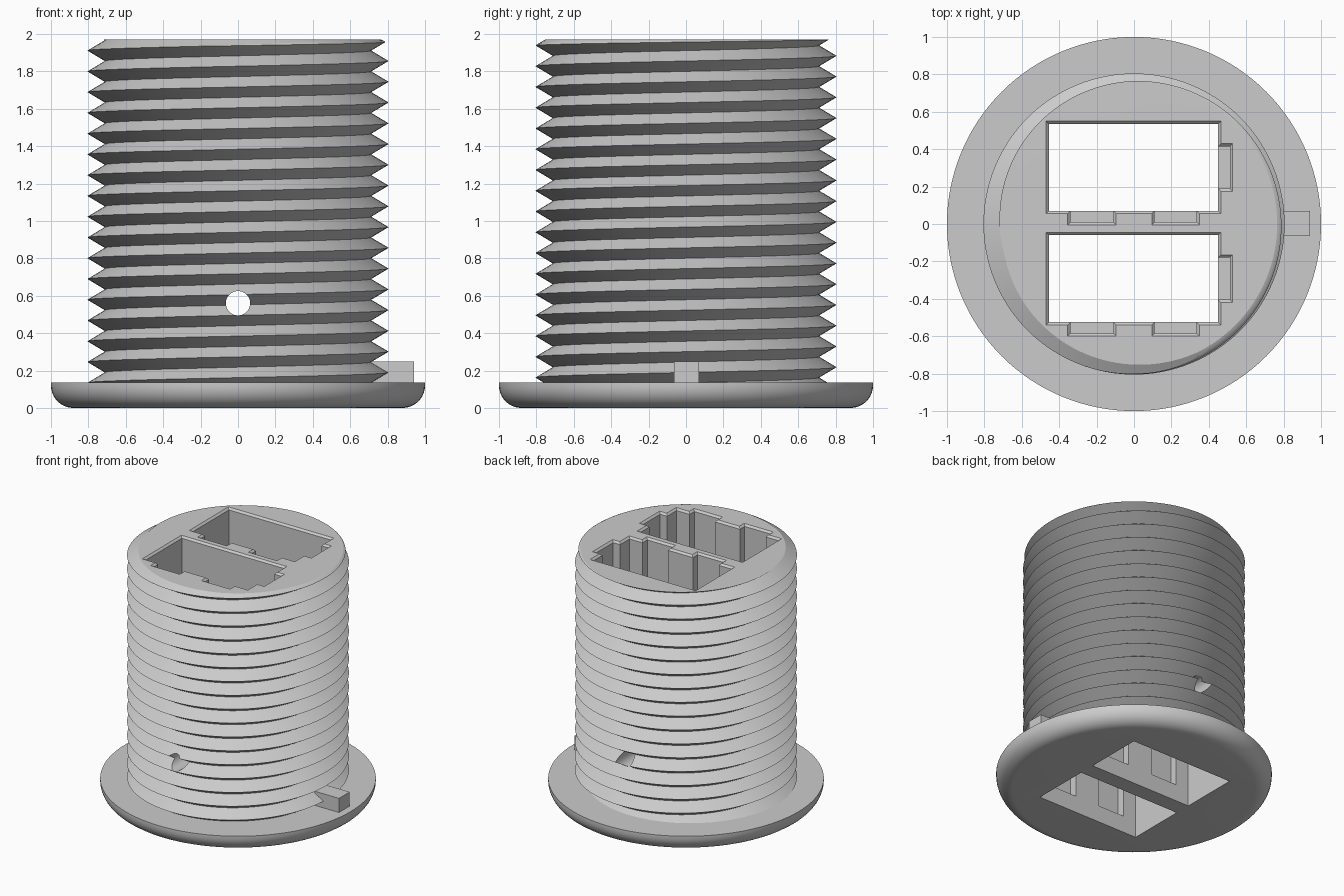
import bpy, bmesh
from math import sin, cos, pi, radians

cube = bpy.data.objects.get("Cube")
if cube:
    bpy.data.objects.remove(cube, do_unlink=True)

PITCH, CREST, ROOT, START, TURNS, SEG = 0.111, 0.805, 0.712, -0.143, 22, 96
TOP, FLANGE = 1.97, 0.135

grey = bpy.data.materials.new("light_grey")
grey.use_nodes = True
grey.diffuse_color = (0.6, 0.6, 0.6, 1)
grey.node_tree.nodes["Principled BSDF"].inputs["Base Color"].default_value = (0.6, 0.6, 0.6, 1)


def make_object(name, bm):
    bmesh.ops.recalc_face_normals(bm, faces=bm.faces)
    mesh = bpy.data.meshes.new(name)
    bm.to_mesh(mesh)
    bm.free()
    mesh.materials.append(grey)
    obj = bpy.data.objects.new(name, mesh)
    bpy.context.collection.objects.link(obj)
    return obj


def loft(bm, rings):
    """Closed solid through rings with equal point counts."""
    rows = [[bm.verts.new(p) for p in ring] for ring in rings]
    n = len(rows[0])
    for a, b in zip(rows, rows[1:]):
        for i in range(n):
            j = (i + 1) % n
            bm.faces.new((a[i], a[j], b[j], b[i]))
    bm.faces.new(rows[0][::-1])
    bm.faces.new(rows[-1])


def lathe(name, profile, n=128):
    bm = bmesh.new()
    loft(bm, [[(r * cos(2 * pi * i / n), r * sin(2 * pi * i / n), z) for i in range(n)]
              for r, z in profile])
    return make_object(name, bm)


def rect(x0, x1, y0, y1, z, g=0):
    return [(x0 - g, y0 - g, z), (x1 + g, y0 - g, z), (x1 + g, y1 + g, z), (x0 - g, y1 + g, z)]


def box_cutters(name, boxes, bottom):
    """Shafts that flare at the rim to leave a small chamfer."""
    bm = bmesh.new()
    for b in boxes:
        loft(bm, [rect(*b, bottom), rect(*b, TOP - 0.015), rect(*b, TOP + 0.03, 0.045)])
    return make_object(name, bm)


def apply_booleans(obj, steps):
    for operation, other in steps:
        mod = obj.modifiers.new(operation, 'BOOLEAN')
        mod.operation, mod.object, mod.solver = operation, other, 'EXACT'
    graph = bpy.context.evaluated_depsgraph_get()
    mesh = bpy.data.meshes.new_from_object(obj.evaluated_get(graph))
    obj.modifiers.clear()
    obj.data = mesh


def thread_solid():
    """Right-handed V thread, over-long so that it can be trimmed."""
    bm = bmesh.new()
    total = SEG * TURNS

    def helix(r, lift):
        return [bm.verts.new((r * cos(2 * pi * m / SEG), r * sin(2 * pi * m / SEG),
                              START + lift + PITCH * m / SEG)) for m in range(total + 1)]
    crest, root = helix(CREST, 0), helix(ROOT, PITCH / 2)
    for m in range(total):
        bm.faces.new((crest[m], crest[m + 1], root[m + 1], root[m]))
        if m + 1 + SEG <= total:
            bm.faces.new((root[m], root[m + 1], crest[m + 1 + SEG], crest[m + SEG]))
    # close both open ends with fans to the axis
    low, high = bm.verts.new((0, 0, START - 0.2)), bm.verts.new((0, 0, 2.7))
    for e in [e for e in bm.edges if e.is_boundary]:
        tip = low if e.verts[0].co.z < 1 else high
        bm.faces.new((e.verts[0], e.verts[1], tip))
    return make_object("threaded_body", bm)


# Trimming envelope with a rounded upper rim
rim = [(0.745 + 0.065 * cos(radians(a)), TOP - 0.062 + 0.065 * sin(radians(a)))
       for a in range(0, 73, 12)]
envelope = lathe("body_envelope", [(0.81, FLANGE - 0.01)] + rim + [(0.735, TOP)])

# Two rectangular shafts, each with three side slots standing on the flange
shafts, slots = [], []
for y0, y1 in ((0.07, 0.535), (-0.525, -0.06)):
    shafts.append((-0.455, 0.45, y0, y1))
    slots += [(-0.34, -0.11, y0 - 0.06, y0 + 0.02),
              (0.11, 0.335, y0 - 0.06, y0 + 0.02),
              (0.43, 0.512, y0 + 0.12, y0 + 0.345)]
shaft_cutter = box_cutters("shaft_cutter", shafts, -0.1)
slot_cutter = box_cutters("slot_cutter", slots, 0.05)

# Round cross hole from front to back
bm = bmesh.new()
loft(bm, [[(0.065 * cos(2 * pi * i / 40), y, 0.56 + 0.065 * sin(2 * pi * i / 40))
           for i in range(40)] for y in (-1, 1)])
hole_cutter = make_object("hole_cutter", bm)

# Threaded body
body = thread_solid()
apply_booleans(body, [('INTERSECT', envelope), ('DIFFERENCE', shaft_cutter),
                      ('DIFFERENCE', slot_cutter), ('DIFFERENCE', hole_cutter)])

# Flange with rounded lower edge
edge = [(0.88 + 0.12 * sin(radians(a)), 0.12 - 0.12 * cos(radians(a))) for a in range(0, 91, 10)]
flange = lathe("flange", edge + [(1, FLANGE)])
apply_booleans(flange, [('DIFFERENCE', shaft_cutter)])

# Locating tab on the flange
bm = bmesh.new()
tab_plan = (0.7, 0.94, -0.065, 0.07)
loft(bm, [rect(*tab_plan, FLANGE - 0.01), rect(*tab_plan, 0.248)])
make_object("locating_tab", bm)

for cutter in (envelope, shaft_cutter, slot_cutter, hole_cutter):
    bpy.data.objects.remove(cutter, do_unlink=True)

# Smooth shading with crisp edges
bpy.ops.object.select_all(action='DESELECT')
for obj in (body, flange):
    obj.select_set(True)
    bpy.context.view_layer.objects.active = obj
bpy.ops.object.shade_smooth_by_angle(angle=radians(16))
